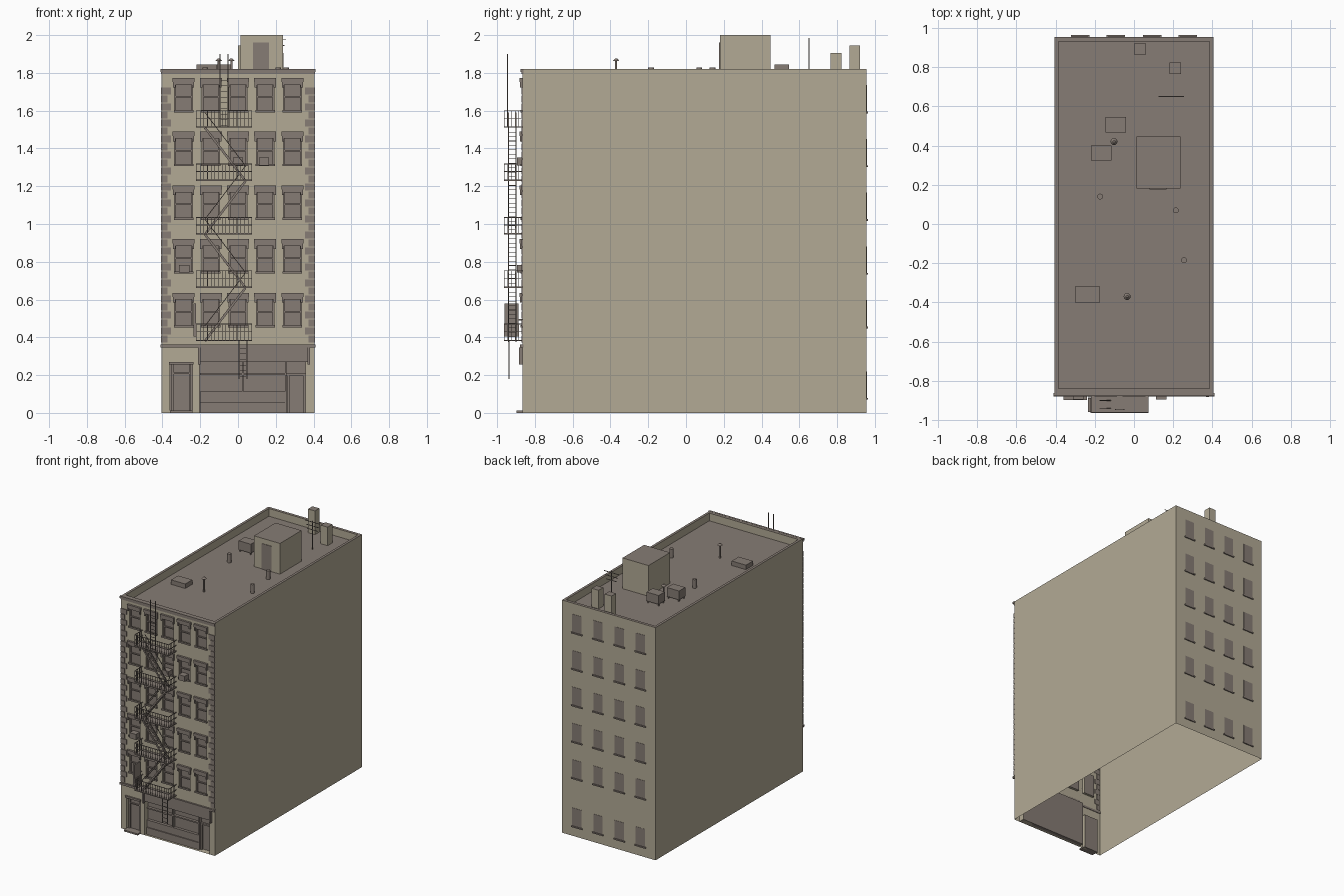
import bpy, bmesh, math
from mathutils import Vector

if "Cube" in bpy.data.objects:
    bpy.data.objects.remove(bpy.data.objects["Cube"])


def material(name, rgb):
    m = bpy.data.materials.new(name)
    m.diffuse_color = (*rgb, 1)
    m.use_nodes = True
    m.node_tree.nodes["Principled BSDF"].inputs["Base Color"].default_value = m.diffuse_color
    return m


TAN = material("tan masonry", (0.448, 0.400, 0.300))
BROWN = material("grey brown trim", (0.240, 0.202, 0.176))


def finish(name, bm, *mats):
    me = bpy.data.meshes.new(name)
    bm.to_mesh(me)
    bm.free()
    for m in mats:
        me.materials.append(m)
    ob = bpy.data.objects.new(name, me)
    bpy.context.collection.objects.link(ob)
    return ob


def quad(bm, pts, mi=0):
    f = bm.faces.new([bm.verts.new(p) for p in pts])
    f.material_index = mi


def box(bm, x0, x1, y0, y1, z0, z1):
    r = bmesh.ops.create_cube(bm, size=1)
    for v in r["verts"]:
        v.co = ((x0 + x1) / 2 + v.co.x * (x1 - x0),
                (y0 + y1) / 2 + v.co.y * (y1 - y0),
                (z0 + z1) / 2 + v.co.z * (z1 - z0))


def bar(bm, a, b, w=0.004, d=None):
    a, b = Vector(a), Vector(b)
    q = (b - a).to_track_quat('Z', 'Y')
    r = bmesh.ops.create_cube(bm, size=1)
    for v in r["verts"]:
        v.co = (a + b) / 2 + q @ Vector((v.co.x * w, v.co.y * (d or w), v.co.z * (b - a).length))


def cyl(bm, x, y, z0, z1, r0, r1=None, n=12):
    r = bmesh.ops.create_cone(bm, cap_ends=True, segments=n, radius1=r0,
                              radius2=r0 if r1 is None else r1, depth=z1 - z0)
    bmesh.ops.translate(bm, verts=r["verts"], vec=(x, y, (z0 + z1) / 2))


def boxes(name, mat, rows):
    bm = bmesh.new()
    for r in rows:
        box(bm, *r)
    return finish(name, bm, mat)


X, YF, YB, TOP, ROOF = 0.405, -0.865, 0.955, 1.82, 1.76
COLS = [-0.288, -0.144, 0, 0.144, 0.288]
SILLS = [0.457 + 0.2845 * i for i in range(5)]
WW, WH = 0.047, 0.172                      # window half width, height
SHOP = (-0.205, 0.357, 0, 0.345)
ENTRY = (-0.36, -0.24, 0, 0.27)

# Front wall with real openings, plus recessed panes
holes = [(c - WW, c + WW, z, z + WH, 0.018) for z in SILLS for c in COLS]
holes += [(*SHOP, 0.045), (*ENTRY, 0.025)]
xs = sorted({-X, X, *[h[0] for h in holes], *[h[1] for h in holes]})
zs = sorted({0, TOP, *[h[2] for h in holes], *[h[3] for h in holes]})
bm = bmesh.new()
for x0, x1 in zip(xs, xs[1:]):
    for z0, z1 in zip(zs, zs[1:]):
        cx, cz = (x0 + x1) / 2, (z0 + z1) / 2
        if not any(h[0] < cx < h[1] and h[2] < cz < h[3] for h in holes):
            quad(bm, [(x0, YF, z0), (x1, YF, z0), (x1, YF, z1), (x0, YF, z1)])
for a, b, c, d, dep in holes:
    p = [(a, c), (b, c), (b, d), (a, d)]
    for i in range(4):
        (u, v), (s, t) = p[i], p[(i + 1) % 4]
        quad(bm, [(u, YF, v), (u, YF + dep, v), (s, YF + dep, t), (s, YF, t)])
    quad(bm, [(u, YF + dep, v) for u, v in p], 1)
bmesh.ops.remove_doubles(bm, verts=bm.verts, dist=1e-5)
finish("front_wall", bm, TAN, BROWN)

# Side and back walls, parapet and roof (open underneath)
bm = bmesh.new()
outer = [(-X, YF), (X, YF), (X, YB), (-X, YB)]
inner = [(-0.385, -0.838), (0.385, -0.838), (0.385, 0.932), (-0.385, 0.932)]
for i in range(4):
    j = (i + 1) % 4
    o, p, q, r = outer[i], outer[j], inner[i], inner[j]
    if i:
        quad(bm, [(*o, 0), (*p, 0), (*p, TOP), (*o, TOP)])
    quad(bm, [(*o, TOP), (*p, TOP), (*r, TOP), (*q, TOP)], 1)
    quad(bm, [(*r, ROOF), (*q, ROOF), (*q, TOP), (*r, TOP)])
quad(bm, [(*p, ROOF) for p in inner], 1)
bmesh.ops.remove_doubles(bm, verts=bm.verts, dist=1e-5)
finish("walls_and_roof", bm, TAN, BROWN)

# Front window trim: lintels with brackets, sills, sash bars
rows = []
for z in SILLS:
    for c in COLS:
        t = z + WH
        rows += [(c - 0.058, c + 0.058, YF - 0.016, YF, t - 0.016, t + 0.006),
                 (c - 0.052, c + 0.052, YF - 0.009, YF, t - 0.03, t - 0.016),
                 (c - 0.052, c + 0.052, YF - 0.01, YF, z - 0.004, z + 0.008),
                 (c - WW, c + WW, YF + 0.008, YF + 0.018, z + 0.074, z + 0.082)]
        for s in (-1, 1):
            e = c + s * 0.050
            rows.append((e - 0.006, e + 0.006, YF - 0.013, YF, t - 0.045, t - 0.016))
            e = c + s * 0.043
            rows.append((e - 0.004, e + 0.004, YF + 0.01, YF + 0.018, z, t))
boxes("window_trim", BROWN, rows)

# Corner quoins, alternating wide and narrow
rows = []
n, z0, z1 = 32, 0.37, 1.725
h = (z1 - z0) / n
for i in range(n):
    w = 0.355 if i % 2 else 0.373
    a, b = z0 + i * h + 0.002, z0 + (i + 1) * h - 0.002
    rows += [(-0.407, -w, YF - 0.006, YF + 0.002, a, b), (w, 0.407, YF - 0.006, YF + 0.002, a, b)]
boxes("quoins", BROWN, rows)

# Cornices
boxes("cornices", BROWN, [(-0.41, 0.41, YF - 0.012, YF + 0.004, 1.805, TOP + 0.001),
                          (-0.407, 0.407, YF - 0.007, YF + 0.004, 1.795, 1.805),
                          (-0.41, 0.41, YF - 0.014, YF + 0.004, 0.347, 0.363)])

# Shop front: fascia, display bay, door frame
boxes("shop_front", BROWN, [
    (-0.205, 0.378, YF - 0.008, YF + 0.03, 0.27, 0.345),
    (-0.2, 0.25, -0.846, -0.82, 0, 0.055), (-0.2, 0.25, -0.838, -0.82, 0.055, 0.105),
    (-0.2, 0.25, -0.842, -0.82, 0.105, 0.112), (-0.2, 0.25, -0.842, -0.82, 0.2, 0.21),
    (0.25, 0.258, -0.845, -0.82, 0, 0.27), (0.02, 0.028, -0.842, -0.82, 0.105, 0.27),
    (0.258, 0.357, -0.835, -0.82, 0.198, 0.21), (0.345, 0.357, -0.835, -0.82, 0, 0.2),
    (0.26, 0.272, -0.835, -0.82, 0, 0.2)])
boxes("fascia_brackets", BROWN, [(x, x + 0.014, YF - 0.018, YF, 0.255, 0.347) for x in (-0.212, 0.368)])

# Entry door surround and step
boxes("entry_door", BROWN, [
    (-0.365, -0.235, YF - 0.012, YF, 0.255, 0.27), (-0.36, -0.24, -0.898, -0.84, 0, 0.012),
    (-0.352, -0.34, -0.85, -0.84, 0.012, 0.255), (-0.26, -0.248, -0.85, -0.84, 0.012, 0.255),
    (-0.352, -0.248, -0.85, -0.84, 0.205, 0.213)])

# Window air conditioners
boxes("window_coolers", BROWN, [(x - 0.027, x + 0.027, -0.895, YF + 0.02, z, z + 0.042)
                                for x, z in ((0.138, 1.31), (0, 1.31), (-0.285, 0.742))])

# Back windows: thin panes with sills
BC = [-0.275, -0.092, 0.092, 0.275]
BZ = [0.08] + SILLS
boxes("back_panes", BROWN, [(c - 0.04, c + 0.04, YB - 0.002, YB + 0.002, z, z + 0.14)
                            for c in BC for z in BZ])
boxes("back_sills", BROWN, [(c - 0.047, c + 0.047, YB, YB + 0.008, z - 0.01, z)
                            for c in BC for z in BZ])

# Fire escape platforms and railings
LEV = [0.38 + 0.2825 * i for i in range(5)]
PX0, PX1, PY = -0.22, 0.073, -0.962
bm = bmesh.new()
for z in LEV:
    box(bm, PX0, PX1, PY, YF, z, z + 0.007)
    for k in (0.05, 0.09):
        bar(bm, (PX0, PY, z + k), (PX1, PY, z + k))
        for x in (PX0, PX1):
            bar(bm, (x, PY, z + k), (x, YF, z + k))
    for i in range(16):
        x = PX0 + (PX1 - PX0) * i / 15
        bar(bm, (x, PY, z), (x, PY, z + 0.09), 0.003)
    for i in range(1, 5):
        for x in (PX0, PX1):
            y = PY + 0.097 * i / 5
            bar(bm, (x, y, z), (x, y, z + 0.09), 0.003)
finish("fire_escape_platforms", bm, BROWN)

# Zigzag stairs with handrails and treads
bm = bmesh.new()
for i, (z0, z1) in enumerate(zip(LEV, LEV[1:])):
    xa, xb = (0.04, -0.175) if i % 2 else (-0.175, 0.04)
    for y in (-0.94, -0.9):
        bar(bm, (xa, y, z0), (xb, y, z1), 0.004, 0.012)
        bar(bm, (xa, y, z0 + 0.08), (xb, y, z1 + 0.08), 0.004)
    for k in range(1, 12):
        t = k / 12
        x, z = xa + (xb - xa) * t, z0 + (z1 - z0) * t
        box(bm, x - 0.008, x + 0.008, -0.94, -0.9, z - 0.0015, z + 0.0015)
finish("fire_escape_stairs", bm, BROWN)

# Drop ladder and roof ladder
bm = bmesh.new()
for x0, x1, y, z0, z1, top in ((0.005, 0.048, -0.938, 0.18, 0.385, 0.38), (-0.095, -0.052, -0.945, 1.51, 1.9, 1.78)):
    for x in (x0, x1):
        bar(bm, (x, y, z0), (x, y, z1), 0.005)
    for k in range(int((top - z0) / 0.03)):
        z = z0 + 0.012 + k * 0.03
        bar(bm, (x0, y, z), (x1, y, z), 0.003)
finish("ladders", bm, BROWN)

# Blank blade sign on a bracket
boxes("blade_sign", BROWN, [(-0.235, -0.223, -0.96, -0.887, 0.405, 0.58),
                            (-0.231, -0.227, -0.89, YF, 0.49, 0.496)])

# Stair penthouse with door
bm = bmesh.new()
box(bm, 0.012, 0.237, 0.18, 0.447, ROOF, 2.0)
for c in ((0.0, 0.06, 0.865, 0.92, ROOF, 1.945), (0.18, 0.24, 0.765, 0.823, ROOF, 1.905)):
    box(bm, *c)
bm.normal_update()
for f in bm.faces:
    f.material_index = 1 if f.normal.z > 0.5 else 0
finish("penthouse_and_chimneys", bm, TAN, BROWN)
boxes("penthouse_door", BROWN, [(0.08, 0.165, 0.176, 0.182, ROOF, 1.96)])

# Roof hatch and cooling units
boxes("roof_hatch", BROWN, [(-0.298, -0.175, -0.402, -0.315, ROOF, 1.795)])
boxes("roof_coolers", BROWN, [(-0.145, -0.04, 0.468, 0.545, 1.775, 1.845),
                              (-0.22, -0.115, 0.323, 0.4, 1.775, 1.845)]
      + [(x + i, x + i + 0.008, y + j, y + j + 0.008, ROOF, 1.776)
         for x, y in ((-0.142, 0.472), (-0.217, 0.327)) for i in (0, 0.09) for j in (0, 0.06)])

# Roof pipes and mushroom vents
bm = bmesh.new()
for x, y in ((-0.173, 0.14), (0.213, 0.07), (0.255, -0.185)):
    cyl(bm, x, y, ROOF, 1.828, 0.015)
for x, y in ((-0.035, -0.37), (-0.102, 0.42)):
    cyl(bm, x, y, ROOF, 1.862, 0.006)
    cyl(bm, x, y, 1.862, 1.876, 0.018, 0.006)
finish("roof_vents", bm, BROWN)

# Antenna
bm = bmesh.new()
bar(bm, (0.19, 0.65, ROOF), (0.19, 0.65, 1.985), 0.005)
for z, w in ((1.975, 0.065), (1.945, 0.055), (1.915, 0.045)):
    bar(bm, (0.19 - w, 0.65, z), (0.19 + w, 0.65, z), 0.004)
finish("antenna", bm, BROWN)
